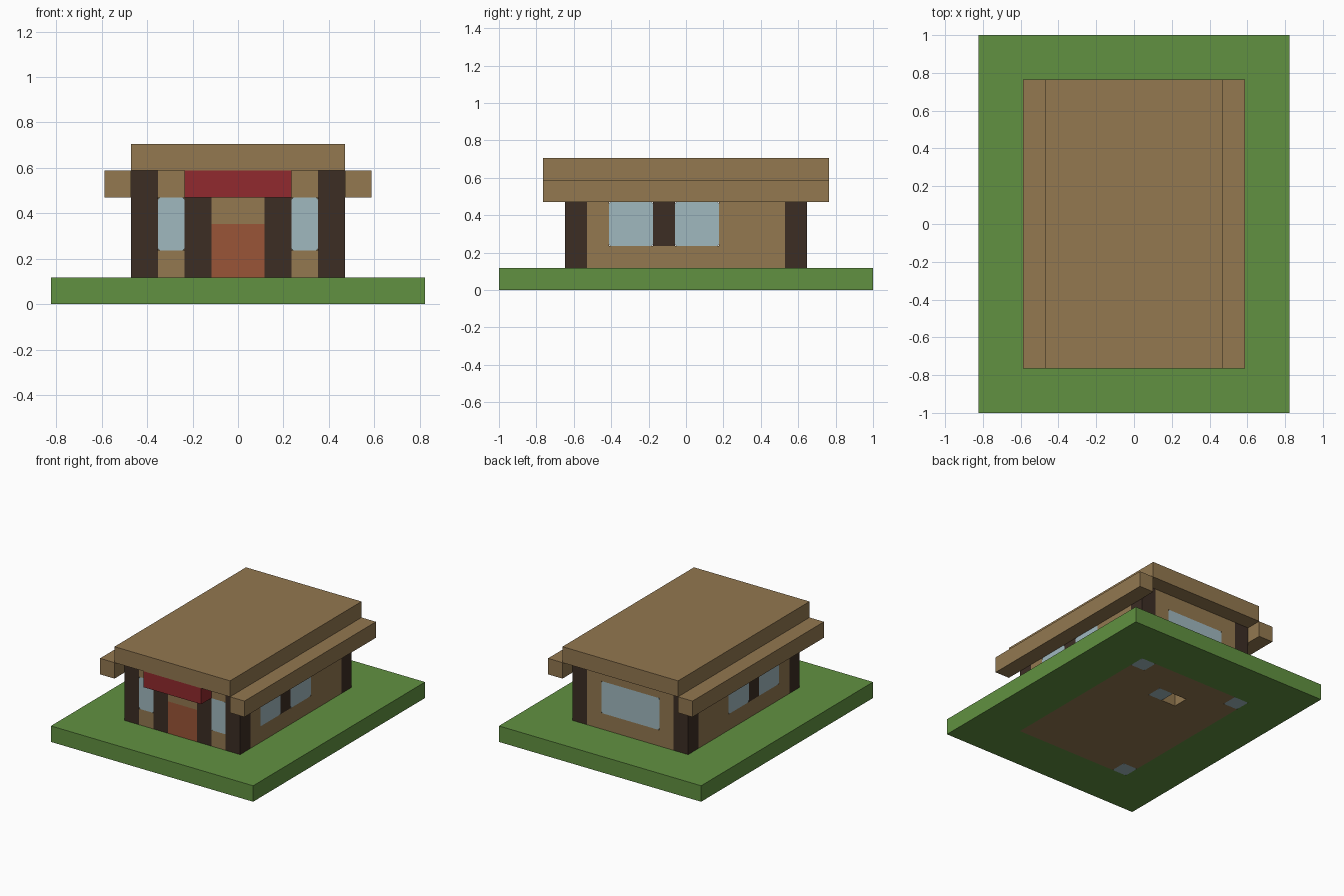
import bpy, bmesh
from mathutils import Vector

if "Cube" in bpy.data.objects:
    bpy.data.objects.remove(bpy.data.objects["Cube"])

U = 2 / 17  # one block


def material(name, rgb):
    lin = [((c / 255 + 0.055) / 1.055) ** 2.4 for c in rgb] + [1]
    m = bpy.data.materials.new(name)
    m.use_nodes = True
    m.diffuse_color = lin
    m.node_tree.nodes["Principled BSDF"].inputs["Base Color"].default_value = lin
    return m


GRASS = material("grass green", (97, 145, 65))
WOOD = material("tan wood", (147, 120, 80))
DARK = material("dark timber", (60, 45, 36))
GLASS = material("pale blue glass", (160, 184, 191))
RED = material("awning red", (145, 42, 46))
DOOR = material("door orange brown", (154, 85, 55))


def finish(name, bm, mat):
    mesh = bpy.data.meshes.new(name)
    bm.to_mesh(mesh)
    bm.free()
    mesh.materials.append(mat)
    ob = bpy.data.objects.new(name, mesh)
    bpy.context.collection.objects.link(ob)
    return ob


def box(name, mat, x, y, z, round_axis=None):
    """Box from (min, max) block ranges; optionally round edges along one axis."""
    bm = bmesh.new()
    bmesh.ops.create_cube(bm, size=1)
    for v in bm.verts:
        v.co = Vector([(r[0] + (c + 0.5) * (r[1] - r[0])) * U
                       for c, r in zip(v.co, (x, y, z))])
    if round_axis is not None:
        edges = [e for e in bm.edges
                 if abs((e.verts[0].co - e.verts[1].co).normalized()[round_axis]) > 0.9]
        bmesh.ops.bevel(bm, geom=edges, offset=0.1 * U, segments=2,
                        profile=0.5, affect='EDGES')
    return finish(name, bm, mat)


def pair(name, mat, x, y, z, round_axis=None):
    """The same box on the left (+x) and right (-x)."""
    box("left_" + name, mat, x, y, z, round_axis)
    box("right_" + name, mat, (-x[1], -x[0]), y, z, round_axis)


# Lawn around the floor
box("lawn_front", GRASS, (-7, 7), (-8.5, -5.5), (0, 1))
box("lawn_back", GRASS, (-7, 7), (5.5, 8.5), (0, 1))
pair("lawn_side", GRASS, (4, 7), (-5.5, 5.5), (0, 1))

# Floor slab with openings, some filled with glass blocks
lights = [(3.5, 5), (-3.5, 5), (-3.5, -5), (0.5, 3)]
openings = lights + [(-0.5, 3)]
bm = bmesh.new()
bmesh.ops.create_grid(bm, x_segments=8, y_segments=11, size=1)
for v in bm.verts:
    v.co.x *= 4 * U
    v.co.y *= 5.5 * U
holes = [f for f in bm.faces for o in openings
         if (f.calc_center_median() - Vector((o[0] * U, o[1] * U, 0))).length < 0.1 * U]
bmesh.ops.delete(bm, geom=holes, context='FACES')
bmesh.ops.reverse_faces(bm, faces=bm.faces[:])
slab = finish("floor", bm, WOOD).modifiers.new("thickness", 'SOLIDIFY')
slab.thickness = U
slab.offset = -1
for i, (x, y) in enumerate(lights):
    box(f"floor_glass_{i + 1}", GLASS, (x - 0.5, x + 0.5), (y - 0.5, y + 0.5), (0, 1), 2)

# Corner posts
for end, y in (("front", (-5.5, -4.5)), ("back", (4.5, 5.5))):
    pair(end + "_corner_post", DARK, (3, 4), y, (1, 5))

# Front wall
front = (-5.5, -4.5)
pair("front_sill", WOOD, (2, 3), front, (1, 2))
pair("front_window", GLASS, (2, 3), front, (2, 4), 1)
pair("door_post", DARK, (1, 2), front, (1, 4))
box("door", DOOR, (-1, 1), front, (1, 3))
box("door_lintel", WOOD, (-1, 1), front, (3, 4))
box("front_header", WOOD, (-3, 3), front, (4, 5))
box("awning", RED, (-2, 2), (-6.5, -5.5), (4, 5))

# Back wall
back = (4.5, 5.5)
box("back_sill", WOOD, (-3, 3), back, (1, 2))
pair("back_wall", WOOD, (2, 3), back, (2, 4))
box("back_window", GLASS, (-2, 2), back, (2, 4), 1)
box("back_header", WOOD, (-3, 3), back, (4, 5))

# Side walls
side = (3, 4)
pair("side_sill", WOOD, side, (-4.5, 4.5), (1, 2))
pair("side_wall_front", WOOD, side, (-4.5, -3.5), (2, 4))
pair("side_window_front", GLASS, side, (-3.5, -1.5), (2, 4), 0)
pair("side_window_post", DARK, side, (-1.5, -0.5), (2, 4))
pair("side_window_back", GLASS, side, (-0.5, 1.5), (2, 4), 0)
pair("side_wall_back", WOOD, side, (1.5, 4.5), (2, 4))
pair("side_header", WOOD, side, (-4.5, 4.5), (4, 5))

# Stepped roof
pair("eave", WOOD, (4, 5), (-6.5, 6.5), (4, 5))
box("roof", WOOD, (-4, 4), (-6.5, 6.5), (5, 6))
